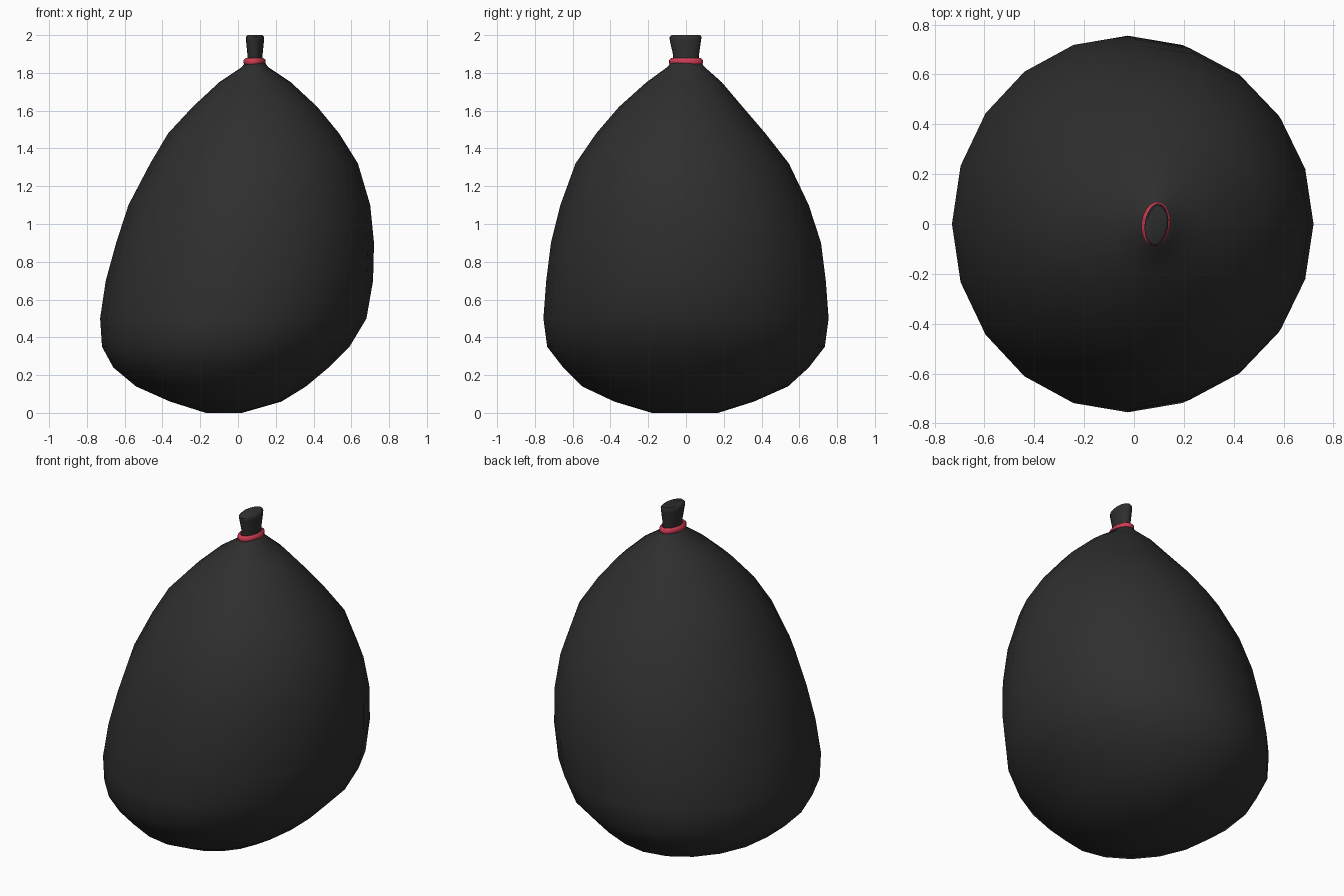
import bpy, bmesh, math
from mathutils import Matrix, Vector

if "Cube" in bpy.data.objects:
    bpy.data.objects.remove(bpy.data.objects["Cube"])

SEGMENTS = 20


def material(name, rgb):
    m = bpy.data.materials.new(name)
    m.diffuse_color = (*rgb, 1)
    m.use_nodes = True
    m.node_tree.nodes["Principled BSDF"].inputs["Base Color"].default_value = m.diffuse_color
    return m


black = material("black cloth", (0.028, 0.028, 0.028))
red = material("red cord", (0.60, 0.045, 0.085))


def loft(name, sections, mat, turn=0.0, closed=False, sharp=180):
    """Skin oval sections given as (z, x_min, x_max, y_min, y_max)."""
    bm = bmesh.new()
    rings = []
    for z, x0, x1, y0, y1 in sections:
        centre = Vector(((x0 + x1) / 2, (y0 + y1) / 2, z))
        spin = Matrix.Rotation(turn, 3, 'Z')
        ring = []
        for i in range(SEGMENTS):
            a = math.tau * i / SEGMENTS
            p = Vector(((x1 - x0) / 2 * math.cos(a), (y1 - y0) / 2 * math.sin(a), 0))
            ring.append(bm.verts.new(centre + spin @ p))
        rings.append(ring)
    pairs = list(zip(rings, rings[1:]))
    if closed:
        pairs.append((rings[-1], rings[0]))
    else:
        bm.faces.new(rings[0][::-1])
        bm.faces.new(rings[-1])
    for low, high in pairs:
        for i in range(SEGMENTS):
            j = (i + 1) % SEGMENTS
            bm.faces.new((low[i], low[j], high[j], high[i]))
    bmesh.ops.recalc_face_normals(bm, faces=bm.faces)
    mesh = bpy.data.meshes.new(name)
    bm.to_mesh(mesh)
    bm.free()
    mesh.materials.append(mat)
    obj = bpy.data.objects.new(name, mesh)
    bpy.context.collection.objects.link(obj)
    bpy.ops.object.select_all(action='DESELECT')
    obj.select_set(True)
    bpy.context.view_layer.objects.active = obj
    bpy.ops.object.shade_smooth_by_angle(angle=math.radians(sharp))
    return obj


# Full, sagging body of the sack
loft("sack_body", [
    (0.00, -0.17, 0.02, -0.18, 0.17),
    (0.06, -0.36, 0.23, -0.38, 0.36),
    (0.14, -0.54, 0.36, -0.55, 0.54),
    (0.24, -0.66, 0.48, -0.65, 0.65),
    (0.35, -0.72, 0.59, -0.735, 0.735),
    (0.50, -0.73, 0.68, -0.755, 0.755),
    (0.70, -0.70, 0.715, -0.74, 0.74),
    (0.90, -0.645, 0.72, -0.715, 0.715),
    (1.10, -0.58, 0.70, -0.665, 0.65),
    (1.32, -0.465, 0.635, -0.585, 0.545),
    (1.48, -0.37, 0.535, -0.475, 0.42),
    (1.62, -0.24, 0.42, -0.355, 0.30),
    (1.75, -0.10, 0.28, -0.21, 0.19),
    (1.83, 0.02, 0.16, -0.10, 0.10),
    (1.86, 0.04, 0.14, -0.075, 0.075),
], black)

# Gathered neck above the tie, flaring to a flat top
loft("sack_neck", [
    (1.85, 0.05, 0.13, -0.065, 0.065),
    (1.90, 0.05, 0.13, -0.07, 0.07),
    (1.97, 0.043, 0.137, -0.086, 0.08),
    (1.99, 0.043, 0.137, -0.088, 0.083),
    (2.00, 0.052, 0.128, -0.076, 0.076),
], black, turn=math.radians(-7), sharp=50)

# Cord tied around the neck: a hexagonal tube swept on the same oval
cord = []
for k in range(6):
    a = math.tau * k / 6 + math.pi / 6
    rx = 0.045 + 0.015 * math.cos(a)
    ry = 0.077 + 0.015 * math.cos(a)
    cord.append((1.859 + 0.02 * math.sin(a), 0.088 - rx, 0.088 + rx, -ry, ry))
loft("neck_tie", cord, red, turn=math.radians(-7), closed=True, sharp=70)
